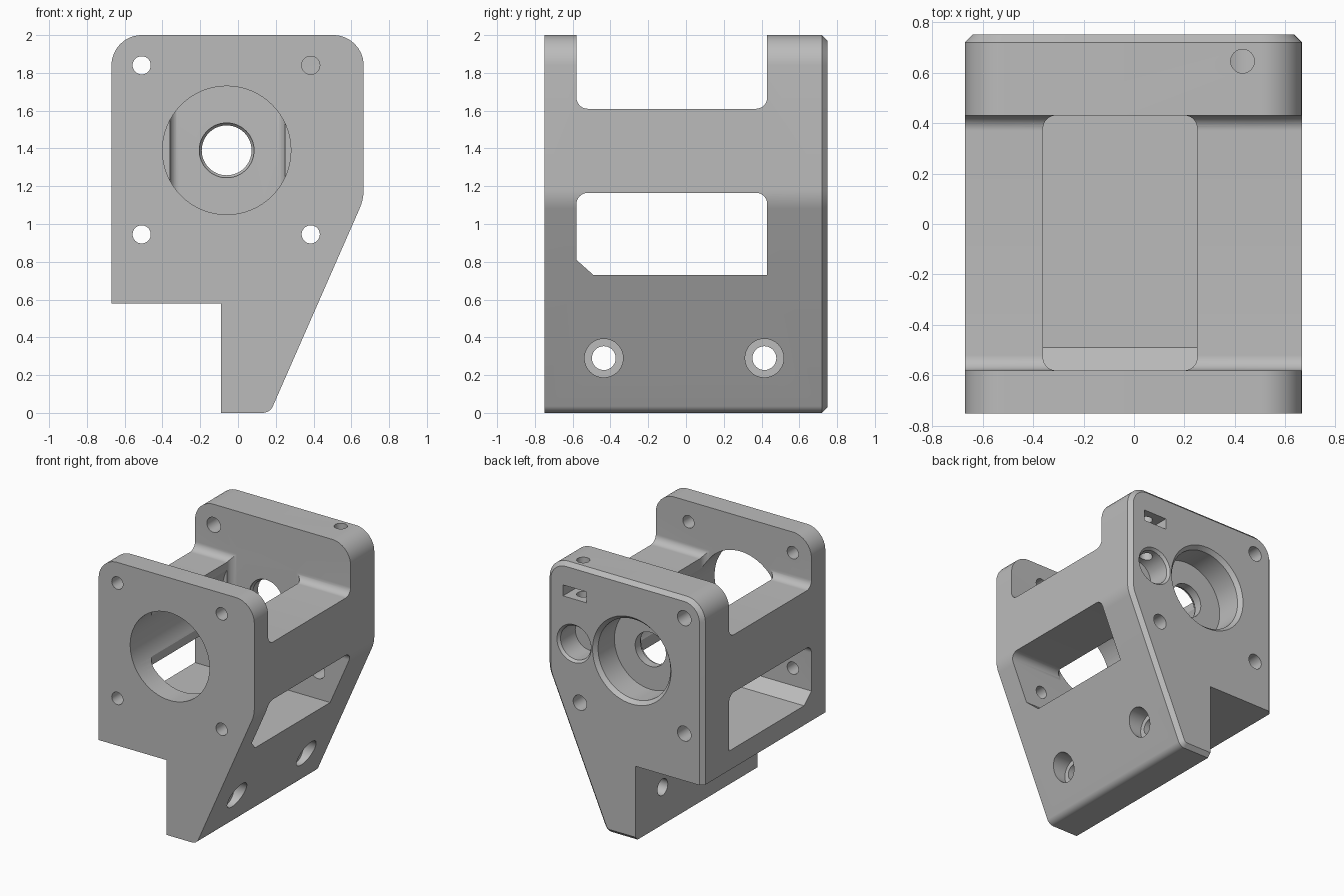
import bpy, bmesh, math
from mathutils import Vector

if "Cube" in bpy.data.objects:
    bpy.data.objects.remove(bpy.data.objects["Cube"], do_unlink=True)

grey = bpy.data.materials.new("light_grey")
grey.use_nodes = True
colour = (0.5, 0.5, 0.5, 1)
grey.diffuse_color = colour
grey.node_tree.nodes["Principled BSDF"].inputs["Base Color"].default_value = colour


def rounded(corners, steps=10):
    """Outline from (a, b, radius) corners."""
    out = []
    for i, (a, b, r) in enumerate(corners):
        p = Vector((a, b))
        if r == 0:
            out.append(p)
            continue
        u = (Vector(corners[i - 1][:2]) - p).normalized()
        v = (Vector(corners[(i + 1) % len(corners)][:2]) - p).normalized()
        half = math.acos(max(-1, min(1, u.dot(v)))) / 2
        centre = p + (u + v).normalized() * r / math.sin(half)
        reach = r / math.tan(half)
        start, end = p + u * reach - centre, p + v * reach - centre
        for k in range(steps + 1):
            out.append(centre + start.lerp(end, k / steps).normalized() * r)
    return out


def rect(a0, b0, a1, b1, low=0, high=0):
    return rounded([(a0, b0, low), (a1, b0, low), (a1, b1, high), (a0, b1, high)])


def circle(a, b, r, n=64):
    return [Vector((a + r * math.cos(2 * math.pi * k / n),
                    b + r * math.sin(2 * math.pi * k / n))) for k in range(n)]


def loft(name, axis, sections):
    """Closed solid through (position, outline) sections along an axis."""
    place = {"x": lambda p, t: (t, p.x, p.y),
             "y": lambda p, t: (p.x, t, p.y),
             "z": lambda p, t: (p.x, p.y, t)}[axis]
    bm = bmesh.new()
    rings = [[bm.verts.new(place(p, t)) for p in line] for t, line in sections]
    bm.faces.new(rings[0])
    bm.faces.new(rings[-1])
    n = len(rings[0])
    for lo, hi in zip(rings, rings[1:]):
        for k in range(n):
            m = (k + 1) % n
            bm.faces.new((lo[k], lo[m], hi[m], hi[k]))
    bmesh.ops.recalc_face_normals(bm, faces=bm.faces)
    mesh = bpy.data.meshes.new(name)
    bm.to_mesh(mesh)
    bm.free()
    ob = bpy.data.objects.new(name, mesh)
    bpy.context.collection.objects.link(ob)
    mesh.materials.append(grey)
    return ob


def prism(name, axis, lo, hi, outline):
    return loft(name, axis, [(lo, outline), (hi, outline)])


def bore(name, axis, a, b, steps):
    """Round cutter from (position, radius) steps."""
    return loft(name, axis, [(t, circle(a, b, r)) for t, r in steps])


# Housing block with a chamfered back rim
outer = rounded([(-.67, 0, 0), (.169, 0, .06), (.665, 1.13, .25),
                 (.665, 2, .16), (-.67, 2, .16)])
rim = rounded([(-.64, .03, 0), (.149, .03, .03), (.635, 1.136, .22),
               (.635, 1.97, .13), (-.64, 1.97, .13)])
housing = loft("motor_bracket", "y", [(-.75, outer), (.72, outer), (.75, rim)])

FRONT, BACK = -.58, .43     # inner faces of the two plates
cutters = [
    # Step under the right side
    prism("step_cut", "y", -1, 1, rect(-1, -1, -.09, .58)),
    # Open slot between the plates, and the window under the beams
    prism("slot_cut", "x", -1, 1, rect(FRONT, 1.61, BACK, 2.2, .06)),
    prism("window_cut", "x", -1, 1, rounded([
        (-.49, .73, 0), (BACK, .73, 0), (BACK, 1.165, .06),
        (FRONT, 1.165, .06), (FRONT, .81, 0)])),
    # Well between the beams
    prism("well_cut", "z", 1.0, 1.8, rect(-.36, FRONT, .25, BACK, .05, .05)),
    # Large front opening, shaft hole and back bearing pocket
    bore("front_opening_cut", "y", -.06, 1.39, [(-1, .34), (.38, .34)]),
    bore("shaft_cut", "y", -.06, 1.39, [(.40, .145), (.44, .145), (.455, .132), (.6, .132)]),
    bore("bearing_cut", "y", -.06, 1.39, [(.52, .31), (.72, .31), (.76, .345)]),
    # Small back pocket, its vertical screw hole and nut slot
    bore("small_pocket_cut", "y", .435, 1.39, [(.55, .13), (.73, .13), (.76, .155)]),
    bore("set_screw_cut", "z", .43, .645, [(1.4, .047), (2.1, .047)]),
    prism("nut_slot_cut", "y", .55, .9, rect(.33, 1.735, .53, 1.82)),
]
# Plate screw holes
for x, z in ((-.51, 1.84), (-.51, .945), (.385, .945), (.385, 1.84)):
    cutters.append(bore("front_screw_cut", "y", x, z, [(-1, .048), (-.3, .048)]))
    if (x, z) != (.385, 1.84):
        cutters.append(bore("back_screw_cut", "y", x, z, [(.2, .058), (1, .058)]))
# Counterbored mounting holes
for y in (-.435, .415):
    cutters.append(bore("mount_cut", "x", y, .29,
                        [(-.3, .063), (.2, .063), (.2001, .102), (.6, .102)]))

for cutter in cutters:
    cutter.hide_render = True
    mod = housing.modifiers.new(cutter.name, "BOOLEAN")
    mod.operation = "DIFFERENCE"
    mod.solver = "EXACT"
    mod.object = cutter

# Apply the cuts and drop the cutters
bpy.context.view_layer.update()
graph = bpy.context.evaluated_depsgraph_get()
mesh = bpy.data.meshes.new_from_object(housing.evaluated_get(graph))
housing.modifiers.clear()
housing.data = mesh
mesh.materials.clear()
mesh.materials.append(grey)
for poly in mesh.polygons:
    poly.material_index = 0
for cutter in cutters:
    bpy.data.objects.remove(cutter, do_unlink=True)

for ob in bpy.context.selected_objects:
    ob.select_set(False)
housing.select_set(True)
bpy.context.view_layer.objects.active = housing
bpy.ops.object.shade_smooth_by_angle(angle=math.radians(25))
